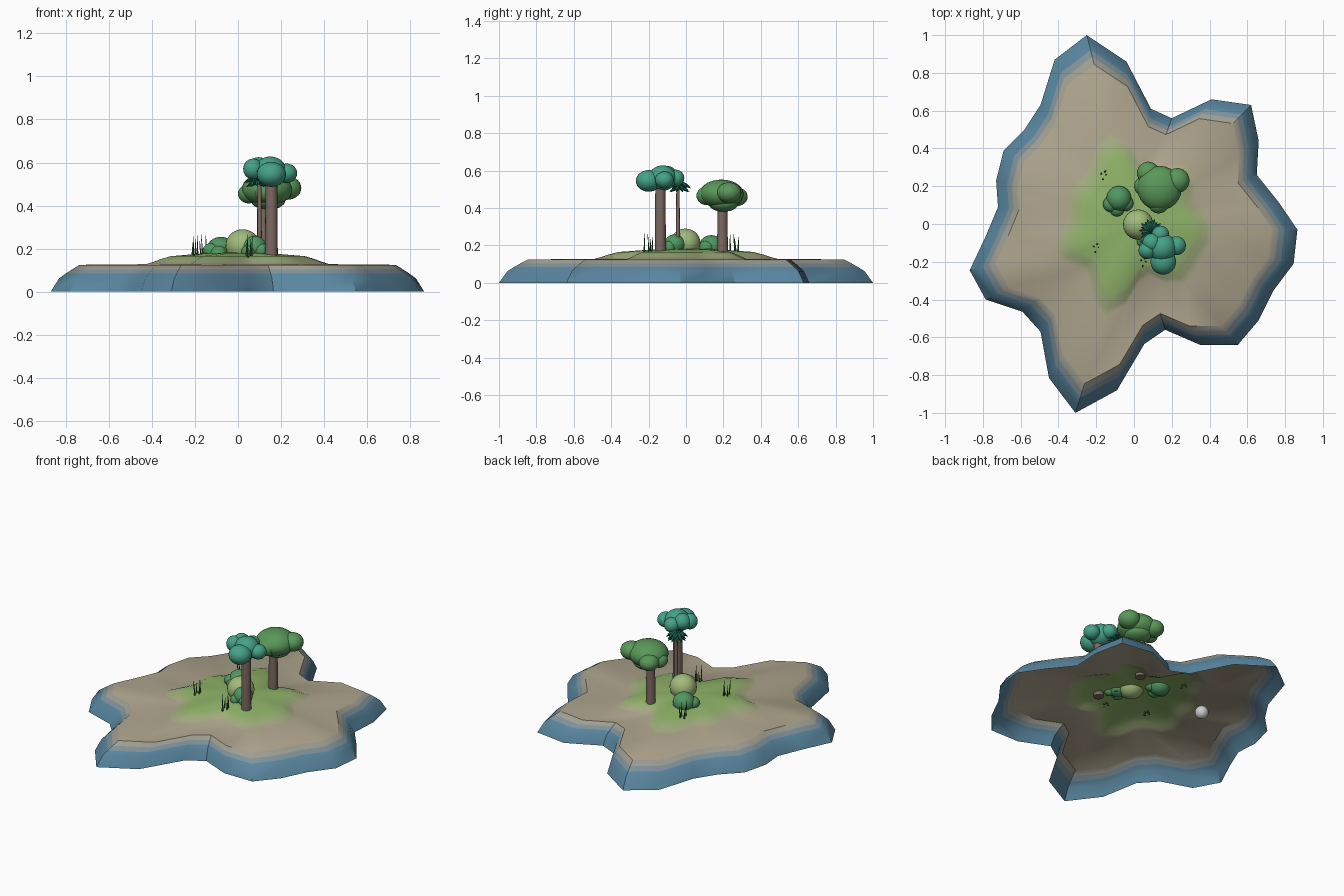
import bpy, bmesh, math, random
from mathutils import Vector

if "Cube" in bpy.data.objects:
    bpy.data.objects.remove(bpy.data.objects["Cube"])
random.seed(4)

def material(name, rgb):
    m = bpy.data.materials.new(name)
    m.diffuse_color = (*rgb, 1)
    m.use_nodes = True
    m.node_tree.nodes["Principled BSDF"].inputs["Base Color"].default_value = m.diffuse_color
    return m

def mix(a, b, t):
    return tuple(p + (q - p) * t for p, q in zip(a, b))

BLUE, SAND, GREEN = (.10, .24, .35), (.43, .38, .27), (.28, .46, .14)
bark = material("bark", (.20, .14, .12))
leaf = material("leaf_green", (.10, .31, .10))
teal = material("leaf_teal", (.06, .36, .24))
dark = material("leaf_dark", (.01, .13, .08))
bush_green = material("bush_green", (.08, .31, .12))
light = material("bush_light", (.36, .50, .20))
blade = material("grass_blade", (.03, .12, .04))

def finish(name, bm, mats, angle=35):
    me = bpy.data.meshes.new(name)
    bm.to_mesh(me)
    bm.free()
    ob = bpy.data.objects.new(name, me)
    bpy.context.collection.objects.link(ob)
    for m in mats:
        me.materials.append(m)
    bpy.ops.object.select_all(action='DESELECT')
    ob.select_set(True)
    bpy.context.view_layer.objects.active = ob
    bpy.ops.object.shade_smooth_by_angle(angle=math.radians(angle))
    return ob

# Island shell, open underneath: the coast outline shrunk in rising rings
coast = [(-.25, 1), (-.04, .86), (.09, .61), (.2, .56), (.41, .66), (.62, .63), (.66, .44),
         (.65, .26), (.77, .11), (.865, -.03), (.845, -.21), (.74, -.35), (.66, -.51),
         (.55, -.64), (.35, -.64), (.165, -.56), (.055, -.635), (-.09, -.88), (-.31, -1),
         (-.45, -.815), (-.495, -.57), (-.59, -.465), (-.785, -.4), (-.87, -.245),
         (-.785, -.065), (-.72, .09), (-.73, .23), (-.69, .39), (-.58, .5), (-.495, .63), (-.42, .87)]
# scale, height, colour of the band inside the ring
rings = [(1, 0, BLUE), (.955, .062, BLUE), (.92, .084, mix(BLUE, SAND, .35)),
         (.885, .104, mix(BLUE, SAND, .75)), (.845, .125, SAND), (.49, .128, mix(SAND, GREEN, .2)),
         (.45, .139, mix(SAND, GREEN, .5)), (.41, .152, mix(SAND, GREEN, .8)),
         (.36, .165, GREEN), (.17, .179, GREEN)]
bm = bmesh.new()
loops = [[bm.verts.new((x * s, y * s, z)) for x, y in coast] for s, z, c in rings]
top = bm.verts.new((0, 0, .183))
n = len(coast)
for k in range(len(rings)):
    for i in range(n):
        j = (i + 1) % n
        if k + 1 < len(rings):
            f = bm.faces.new((loops[k][j], loops[k][i], loops[k + 1][i], loops[k + 1][j]))
        else:
            f = bm.faces.new((loops[k][j], loops[k][i], top))
        f.material_index = k
finish("island", bm, [material(f"ground_{k}", r[2]) for k, r in enumerate(rings)])

def blobs(name, mat, items):
    """Cluster of ellipsoids: x, y, z, horizontal radius, vertical radius."""
    bm = bmesh.new()
    for x, y, z, r, h in items:
        vs = bmesh.ops.create_uvsphere(bm, u_segments=24, v_segments=14, radius=1)["verts"]
        bmesh.ops.scale(bm, vec=(r, r, h), verts=vs)
        bmesh.ops.translate(bm, vec=(x, y, z), verts=vs)
    return finish(name, bm, [mat] if mat else [], 60)

def cone(bm, x, y, z0, z1, r0, r1, seg=16, lean=(0, 0)):
    vs = bmesh.ops.create_cone(bm, cap_ends=True, segments=seg, radius1=r0, radius2=r1,
                               depth=z1 - z0)["verts"]
    for v in vs:
        up = v.co.z > 0
        v.co += Vector((x + lean[0] * up, y + lean[1] * up, (z0 + z1) / 2))

def trunk(name, *args):
    bm = bmesh.new()
    cone(bm, *args)
    finish(name, bm, [bark])

# Trunks
trunk("back_trunk", .115, .195, .15, .42, .03, .025)
trunk("front_trunk", .155, -.137, .15, .53, .03, .027)
trunk("thin_trunk", .1, -.043, .16, .5, .011, .009)

# Tree crowns
blobs("back_crown", leaf, [(.135, .19, .475, .118, .077), (.228, .23, .482, .066, .055),
                           (.075, .27, .46, .06, .05), (.13, .112, .465, .056, .05),
                           (.05, .2, .455, .05, .045), (.14, .2, .425, .08, .045)])
blobs("front_crown", teal, [(.15, -.125, .56, .075, .068), (.155, -.2, .545, .068, .058),
                            (.225, -.115, .55, .05, .045), (.07, -.14, .57, .046, .048),
                            (.14, -.055, .56, .046, .045), (.095, -.1, .575, .05, .05)])

# Drooping dark leaves on the thin tree
bm = bmesh.new()
for r, z, a0 in ((.066, .55, 0), (.056, .53, .3)):
    tip = bm.verts.new((.09, -.035, z))
    base = bm.verts.new((.09, -.035, z - .03))
    pts = []
    for i in range(20):
        a = a0 + math.tau * i / 20
        q = r if i % 2 == 0 else r * .62
        pts.append(bm.verts.new((.09 + q * math.cos(a), -.035 + q * math.sin(a),
                                 z - (.045 if i % 2 == 0 else .02))))
    for i in range(20):
        p, q = pts[i], pts[(i + 1) % 20]
        bm.faces.new((p, q, tip))
        bm.faces.new((q, p, base))
finish("thin_tree_leaves", bm, [dark], 20)

# Bushes
blobs("left_bush", bush_green, [(-.08, .135, .195, .066, .06), (-.122, .105, .19, .042, .036),
                                (-.045, .11, .19, .042, .036), (-.09, .08, .18, .04, .034)])
blobs("round_bush", light, [(.022, -.003, .213, .08, .077)])
blobs("right_bush", bush_green, [(.078, -.06, .205, .056, .054), (.11, -.09, .19, .035, .034),
                                 (.05, -.09, .185, .035, .032)])

# Grass tufts
bm = bmesh.new()
for x, y in ((-.16, .255), (-.2, -.13), (.05, -.205)):
    for dx, dy, h in ((-.013, .012, .06), (.012, .006, .085), (-.004, -.018, .09), (.006, .022, .07)):
        cone(bm, x + dx, y + dy, .16, .175 + h, .005, .0008, 6,
             (random.uniform(-.008, .008), random.uniform(-.008, .008)))
finish("grass_tufts", bm, [blade])

# Pebble lying under the shell
blobs("buried_pebble", None, [(-.34, .21, .075, .04, .04)])
